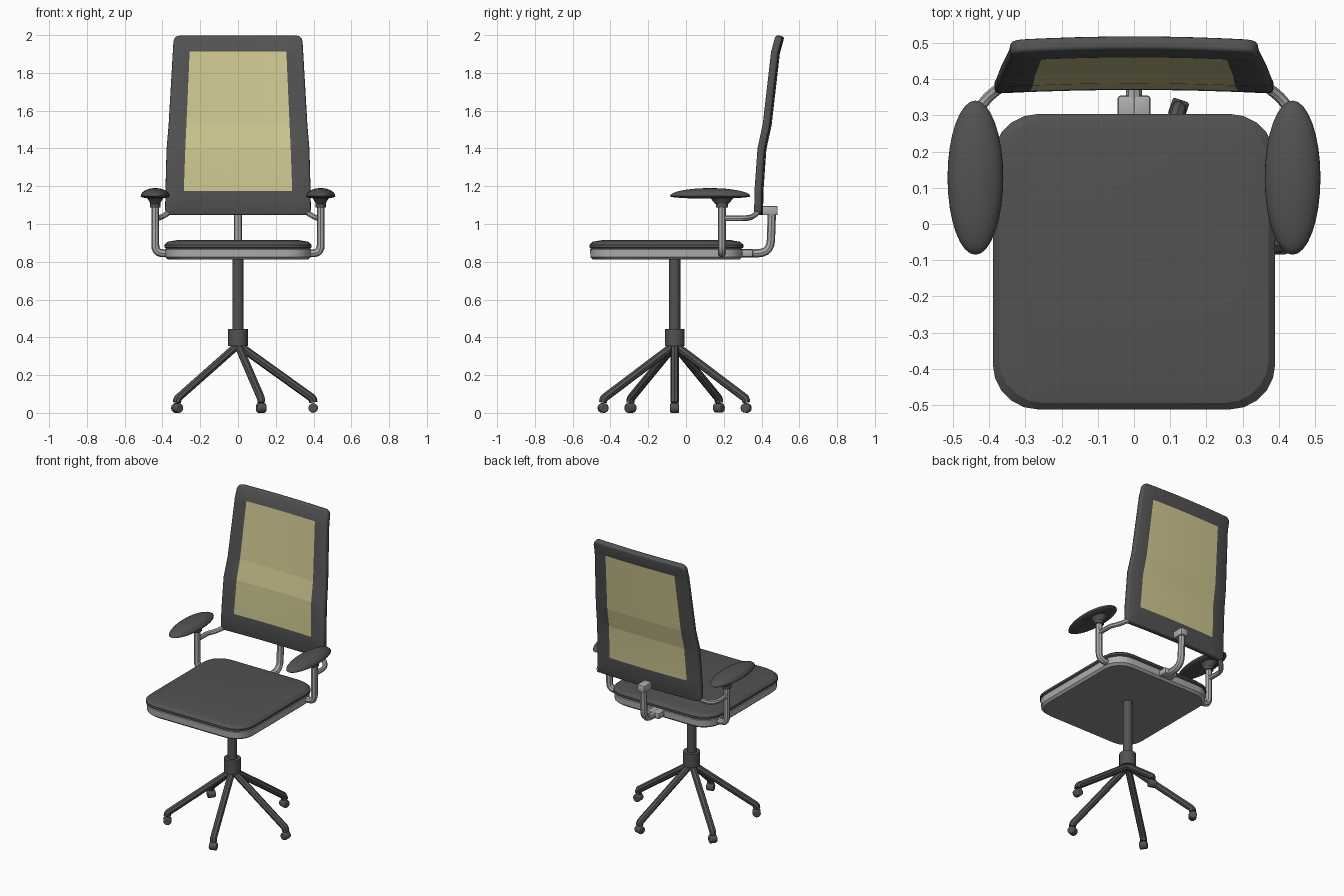
import bpy, bmesh, math
from mathutils import Vector, Matrix

if "Cube" in bpy.data.objects:
    bpy.data.objects.remove(bpy.data.objects["Cube"])


def material(name, rgb):
    m = bpy.data.materials.new(name)
    m.use_nodes = True
    m.diffuse_color = (*rgb, 1)
    m.node_tree.nodes["Principled BSDF"].inputs["Base Color"].default_value = (*rgb, 1)
    return m


DARK = material("dark grey", (0.085, 0.085, 0.085))
METAL = material("light grey", (0.42, 0.42, 0.41))
UNDER = material("underside grey", (0.26, 0.26, 0.26))
MESH = material("straw yellow mesh", (0.62, 0.57, 0.28))


def finish(ob, angle=40):
    bpy.ops.object.select_all(action='DESELECT')
    ob.select_set(True)
    bpy.context.view_layer.objects.active = ob
    bpy.ops.object.shade_smooth_by_angle(angle=math.radians(angle))
    return ob


def add(name, bm, *mats, angle=40):
    bmesh.ops.recalc_face_normals(bm, faces=bm.faces)
    me = bpy.data.meshes.new(name)
    bm.to_mesh(me)
    bm.free()
    for m in mats:
        me.materials.append(m)
    ob = bpy.data.objects.new(name, me)
    bpy.context.collection.objects.link(ob)
    return finish(ob, angle)


def cone(name, a, b, r1, r2, mat, sides=16, squash=1):
    """Tapered cylinder running from a to b, narrowed along x by squash."""
    a, b = Vector(a), Vector(b)
    bm = bmesh.new()
    bmesh.ops.create_cone(bm, cap_ends=True, segments=sides, radius1=r1, radius2=r2,
                          depth=(b - a).length)
    bmesh.ops.scale(bm, vec=(squash, 1, 1), verts=bm.verts)
    turn = Vector((0, 0, 1)).rotation_difference(b - a).to_matrix().to_4x4()
    bmesh.ops.transform(bm, matrix=Matrix.Translation((a + b) / 2) @ turn, verts=bm.verts)
    return add(name, bm, mat)


def block(name, centre, size, bevel, mat):
    bm = bmesh.new()
    bmesh.ops.create_cube(bm, size=1)
    bmesh.ops.scale(bm, vec=size, verts=bm.verts)
    bmesh.ops.translate(bm, vec=centre, verts=bm.verts)
    bmesh.ops.bevel(bm, geom=bm.edges[:], offset=bevel, segments=2, profile=0.5, affect='EDGES')
    return add(name, bm, mat)


def tube(name, points, radius, mat, bend=0.05):
    """Round tube along a path whose corners are rounded off."""
    pts = [Vector(p) for p in points]
    path = [pts[0]]
    for p, q, r in zip(pts, pts[1:], pts[2:]):
        s = q + (p - q).normalized() * min(bend, (p - q).length * 0.48)
        e = q + (r - q).normalized() * min(bend, (r - q).length * 0.48)
        for i in range(6):
            t = i / 5
            path.append(s * (1 - t) ** 2 + q * 2 * t * (1 - t) + e * t * t)
    path.append(pts[-1])
    cu = bpy.data.curves.new(name, 'CURVE')
    cu.dimensions = '3D'
    cu.bevel_depth, cu.bevel_resolution, cu.use_fill_caps = radius, 2, True
    sp = cu.splines.new('POLY')
    sp.points.add(len(path) - 1)
    for sp_point, p in zip(sp.points, path):
        sp_point.co = (*p, 1)
    cu.materials.append(mat)
    ob = bpy.data.objects.new(name, cu)
    bpy.context.collection.objects.link(ob)
    bpy.ops.object.select_all(action='DESELECT')
    ob.select_set(True)
    bpy.context.view_layer.objects.active = ob
    bpy.ops.object.convert(target='MESH')
    return finish(bpy.context.object)


def slab(name, rings, *mats):
    """Rounded square stacked from (inset, z) rings; the last material fills the underside."""
    bm = bmesh.new()
    loops = []
    for inset, z in rings:
        hx, hy, r = 0.39 - inset, 0.408 - inset, 0.125 - inset * 0.3
        loop = []
        for k, (sx, sy) in enumerate([(1, 1), (-1, 1), (-1, -1), (1, -1)]):
            for i in range(6):
                a = math.radians(90 * k + 18 * i)
                loop.append(bm.verts.new((sx * (hx - r) + r * math.cos(a),
                                          sy * (hy - r) + r * math.sin(a) - 0.104, z)))
        loops.append(loop)
    for low, high in zip(loops, loops[1:]):
        for i in range(len(low)):
            j = (i + 1) % len(low)
            bm.faces.new((low[i], low[j], high[j], high[i]))
    bm.faces.new(loops[-1])
    bm.faces.new(loops[0][::-1]).material_index = len(mats) - 1
    return add(name, bm, *mats, angle=20)


# Seat
slab("seat_pan", [(0.02, 0.811), (0.006, 0.824), (0.004, 0.866), (0.012, 0.87)], METAL, UNDER)
slab("seat_cushion", [(0.012, 0.868), (0, 0.876), (0, 0.89), (0.018, 0.906), (0.07, 0.915)], DARK)

# Column and five-legged base
Y = -0.06
cone("column", (0, Y, 0.4), (0, Y, 0.82), 0.03, 0.03, DARK)
cone("column_hub", (0, Y, 0.353), (0, Y, 0.445), 0.052, 0.052, DARK, 24)
for n in range(5):
    a = math.radians(72 * n)
    out, side = Vector((math.cos(a), math.sin(a), 0)), Vector((-math.sin(a), math.cos(a), 0))

    def at(d, z):
        return out * d + Vector((0, Y, z))
    tube(f"leg_{n + 1}", [at(0, 0.36), at(0.396, 0.076), at(0.399, 0.055)], 0.022, DARK, 0.012)
    hub = at(0.398, 0.026)
    wheel = cone(f"caster_{n + 1}", hub - side * 0.024, hub + side * 0.024, 0.026, 0.026, DARK, 12)
    bev = wheel.modifiers.new("rounding", 'BEVEL')
    bev.width, bev.segments = 0.007, 2

# Backrest: bent sheet with mesh panel, thickened backwards
rows = [(1.047, 0.36, 0.385, 0.286), (1.175, 0.362, 0.383, 0.287), (1.4, 0.378, 0.377, 0.279),
        (1.53, 0.406, 0.366, 0.273), (1.912, 0.45, 0.344, 0.256), (2.0, 0.474, 0.339, 0.252)]
bm = bmesh.new()
grid = []
for z, y, edge, panel in rows:
    xs = [-edge] + [panel * k / 3 for k in range(-3, 4)] + [edge]
    grid.append([bm.verts.new((x, y + 0.01 * (1 - (x / edge) ** 2), z)) for x in xs])
for i in range(len(grid) - 1):
    for j in range(8):
        f = bm.faces.new((grid[i][j], grid[i][j + 1], grid[i + 1][j + 1], grid[i + 1][j]))
        f.material_index = int(0 < i < len(grid) - 2 and 0 < j < 7)
corners = [grid[i][j] for i in (0, -1) for j in (0, -1)]
bmesh.ops.bevel(bm, geom=corners, offset=0.03, segments=3, profile=0.5, affect='VERTICES')
back = add("backrest", bm, DARK, MESH, angle=4)
if back.data.polygons[0].normal.y > 0:
    back.data.flip_normals()
thick = back.modifiers.new("thickness", 'SOLIDIFY')
thick.thickness, thick.offset = 0.038, -1
bev = back.modifiers.new("rounding", 'BEVEL')
bev.width, bev.segments, bev.limit_method = 0.01, 2, 'ANGLE'
bev.angle_limit = math.radians(50)

# Back support
block("support_socket", (0, 0.32, 0.845), (0.092, 0.07, 0.042), 0.01, METAL)
tube("back_support", [(0, 0.3, 0.845), (0, 0.447, 0.845), (0, 0.455, 1.07)], 0.022, METAL, 0.07)
block("support_clamp", (0, 0.443, 1.071), (0.056, 0.085, 0.049), 0.008, METAL)

# Armrests
for s, label in ((1, "left"), (-1, "right")):
    x = s * 0.438
    tube(f"{label}_arm_post", [(s * 0.35, 0.19, 0.845), (x, 0.19, 0.845), (x, 0.19, 1.1)],
         0.021, METAL, 0.045)
    tube(f"{label}_arm_link", [(x, 0.19, 1.03), (x, 0.3, 1.03), (s * 0.41, 0.345, 1.033),
                               (s * 0.36, 0.385, 1.064)], 0.015, METAL, 0.03)
    cone(f"{label}_arm_collar", (x, 0.19, 1.087), (x, 0.19, 1.112), 0.032, 0.032, DARK, squash=0.85)
    cone(f"{label}_arm_bracket", (x, 0.19, 1.105), (x, 0.19, 1.142), 0.034, 0.065, DARK, squash=0.7)
    bm = bmesh.new()
    bmesh.ops.create_uvsphere(bm, u_segments=32, v_segments=16, radius=1)
    for v in bm.verts:
        height = 0.043 if v.co.z > 0 else 0.013
        v.co = (x + v.co.x * 0.077, 0.128 + v.co.y * 0.213, 1.147 + v.co.z * height)
    add(f"{label}_arm_pad", bm, DARK)
